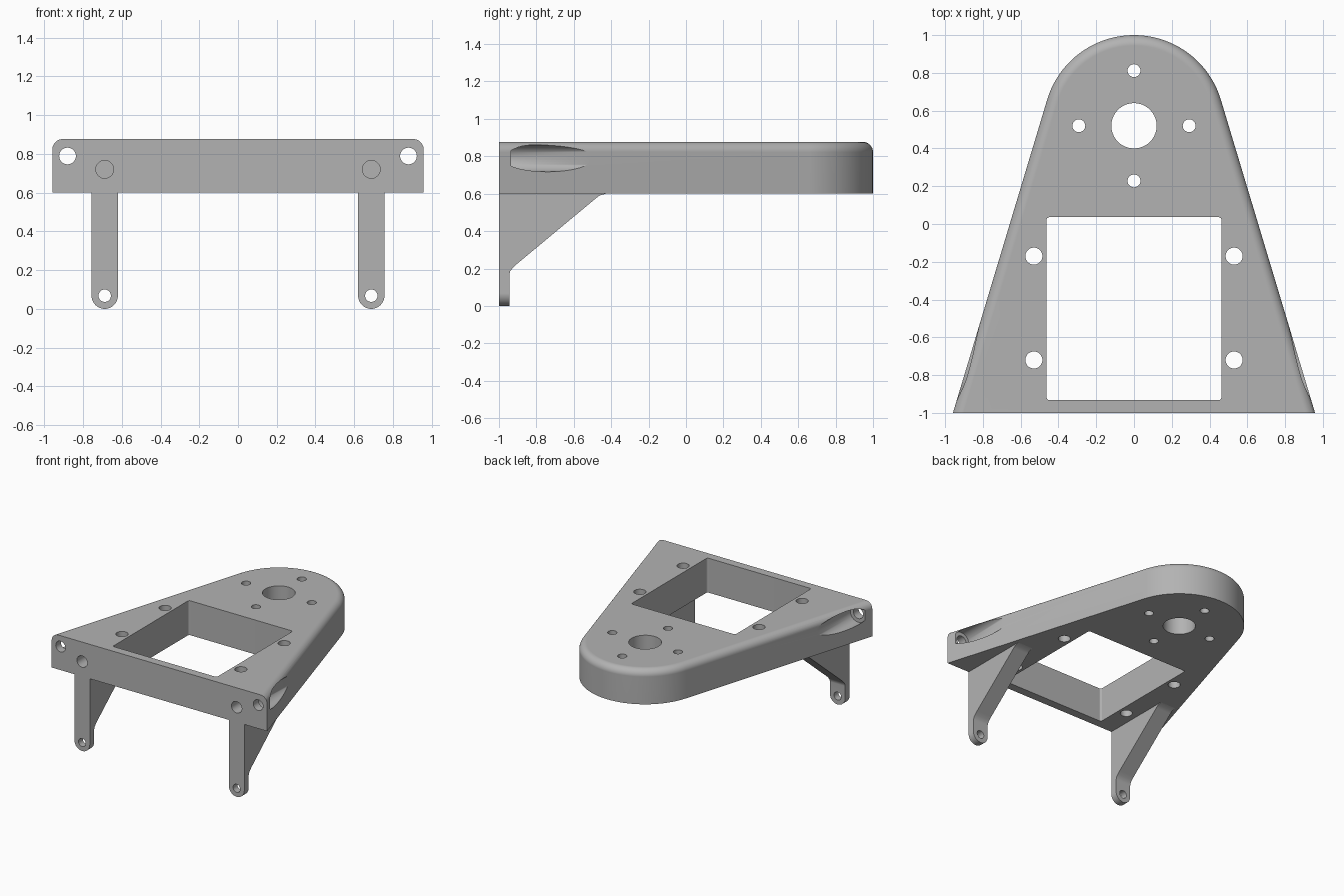
import bpy, bmesh
from math import sin, cos, pi, atan2, sqrt
from mathutils import Matrix, Vector

if "Cube" in bpy.data.objects:
    bpy.data.objects.remove(bpy.data.objects["Cube"])

grey = bpy.data.materials.new("plain grey")
grey.use_nodes = True
GREY = (0.45, 0.45, 0.45, 1)
grey.diffuse_color = GREY
grey.node_tree.nodes["Principled BSDF"].inputs["Base Color"].default_value = GREY


def new_object(name, bm):
    bmesh.ops.recalc_face_normals(bm, faces=bm.faces)
    mesh = bpy.data.meshes.new(name)
    bm.to_mesh(mesh)
    bm.free()
    mesh.materials.append(grey)
    ob = bpy.data.objects.new(name, mesh)
    bpy.context.collection.objects.link(ob)
    return ob


def loft(name, rings):
    """Skin a stack of equal closed rings and cap both ends."""
    bm = bmesh.new()
    rows = [[bm.verts.new(p) for p in ring] for ring in rings]
    n = len(rows[0])
    for a, b in zip(rows, rows[1:]):
        for i in range(n):
            j = (i + 1) % n
            bm.faces.new((a[i], a[j], b[j], b[i]))
    bm.faces.new(rows[0])
    bm.faces.new(rows[-1])
    return new_object(name, bm)


def drill(axis, start, radius, length):
    """Cylindrical cutter running from start along +y or +z."""
    bm = bmesh.new()
    bmesh.ops.create_cone(bm, cap_ends=True, segments=40, radius1=radius,
                          radius2=radius, depth=length)
    if axis == "y":
        bmesh.ops.rotate(bm, verts=bm.verts, matrix=Matrix.Rotation(pi / 2, 3, "X"))
    way = Vector((0, 1, 0)) if axis == "y" else Vector((0, 0, 1))
    bmesh.ops.translate(bm, verts=bm.verts, vec=Vector(start) + way * length / 2)
    return new_object("cutter", bm)


def activate(ob):
    bpy.ops.object.select_all(action="DESELECT")
    ob.select_set(True)
    bpy.context.view_layer.objects.active = ob


def cut(ob, cutters):
    for c in cutters:
        c.hide_render = True
        mod = ob.modifiers.new("cut", "BOOLEAN")
        mod.operation, mod.solver, mod.object = "DIFFERENCE", "EXACT", c
        activate(ob)
        bpy.ops.object.modifier_apply(modifier=mod.name)
        bpy.data.objects.remove(c)


def finish(ob):
    activate(ob)
    bpy.ops.object.shade_smooth_by_angle(angle=pi / 6)
    mod = ob.modifiers.new("flat faces stay flat", "WEIGHTED_NORMAL")
    mod.keep_sharp = True


# Tapered plate: straight sides tangent to a round nose, top edge filleted
BOTTOM, TOP, FILLET = 0.6, 0.877, 0.055
NOSE_Y, NOSE_R = 0.52, 0.48
TILT = atan2(0.288, 0.957)


def outline(inset, z):
    r = NOSE_R - inset
    front_x = (r + (1 + NOSE_Y) * sin(TILT)) / cos(TILT)
    steps = 40
    arc = [TILT + (pi - 2 * TILT) * i / steps for i in range(steps + 1)]
    return ([(front_x, -1, z)]
            + [(r * cos(a), NOSE_Y + r * sin(a), z) for a in arc]
            + [(-front_x, -1, z)])


rings = [outline(0, BOTTOM)]
for i in range(9):
    a = i / 8 * pi / 2
    rings.append(outline(FILLET * (1 - cos(a)), TOP - FILLET * (1 - sin(a))))
plate = loft("mounting_plate", rings)

# Square window with slightly eased corners
bm = bmesh.new()
bmesh.ops.create_cube(bm, size=1)
bmesh.ops.scale(bm, verts=bm.verts, vec=(0.926, 0.968, 1))
bmesh.ops.translate(bm, verts=bm.verts, vec=(0, -0.448, 0.75))
uprights = [e for e in bm.edges
            if abs(e.verts[0].co.z - e.verts[1].co.z) > 0.5]
bmesh.ops.bevel(bm, geom=uprights, offset=0.015, segments=4,
                profile=0.5, affect="EDGES")
cutters = [new_object("cutter", bm)]

# Centre bore with four small holes round it
cutters.append(drill("z", (0, NOSE_Y, 0.5), 0.12, 0.5))
for i in range(4):
    a = i * pi / 2
    cutters.append(drill("z", (0.292 * cos(a), NOSE_Y + 0.292 * sin(a), 0.5), 0.034, 0.5))

# Holes mirrored on both sides: vertical, blind front, and counterbored corner
for side in (-1, 1):
    for y in (-0.17, -0.72):
        cutters.append(drill("z", (side * 0.53, y, 0.5), 0.045, 0.5))
    cutters.append(drill("y", (side * 0.688, -1.1, 0.72), 0.046, 0.4))
    cutters.append(drill("y", (side * 0.88, -0.935, 0.789), 0.072, 0.8))
    cutters.append(drill("y", (side * 0.88, -1.1, 0.789), 0.043, 0.3))
cut(plate, cutters)
finish(plate)

# Legs: rounded foot, thin shank, then a gusset sloping back to the plate
HALF = 0.068
SHANK = -0.945
GUSSET = [(0.165, SHANK), (0.185, -0.94), (0.205, -0.925), (0.225, -0.903),
          (0.575, -0.482), (0.59, -0.462), (BOTTOM, -0.43)]
sections = []
for i in range(1, 13):
    a = i / 12 * pi / 2
    sections.append((HALF * (1 - cos(a)), HALF * sin(a), SHANK))
sections += [(z, HALF, y) for z, y in GUSSET]
sections.insert(0, (0, 0.002, SHANK))

for side, name in ((-1, "right_leg"), (1, "left_leg")):
    x = side * 0.688
    leg = loft(name, [[(x - w, -1, z), (x + w, -1, z), (x + w, y, z), (x - w, y, z)]
                      for z, w, y in sections])
    cut(leg, [drill("y", (x, -1.1, HALF), 0.032, 0.3)])
    finish(leg)
